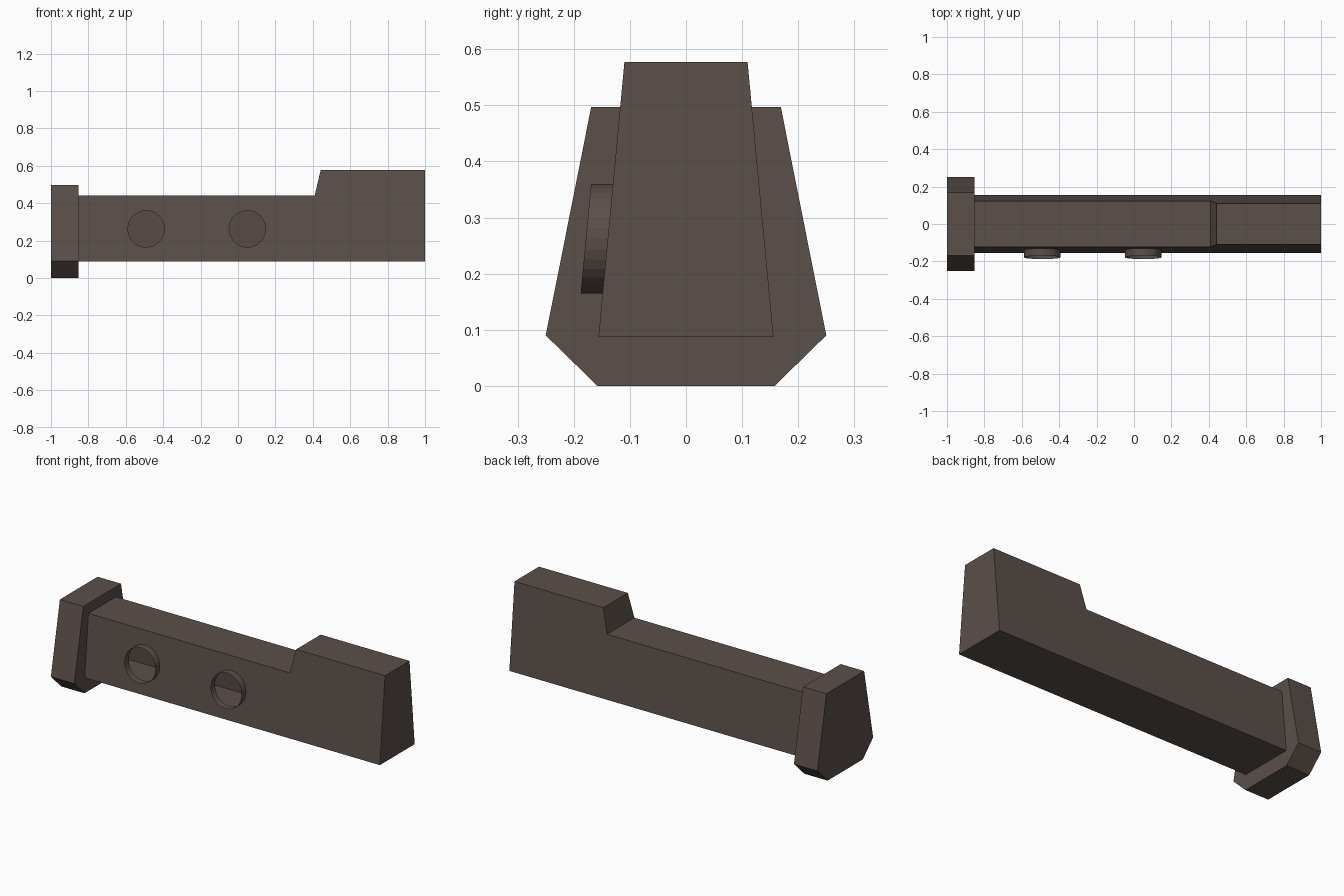
import bpy, bmesh, math

if "Cube" in bpy.data.objects:
    bpy.data.objects.remove(bpy.data.objects["Cube"])

brown = bpy.data.materials.new("dark_brown")
brown.diffuse_color = (0.105, 0.079, 0.068, 1)
brown.use_nodes = True
brown.node_tree.nodes["Principled BSDF"].inputs["Base Color"].default_value = brown.diffuse_color


def finish(bm, name):
    bmesh.ops.recalc_face_normals(bm, faces=bm.faces[:])
    mesh = bpy.data.meshes.new(name)
    bm.to_mesh(mesh)
    bm.free()
    mesh.materials.append(brown)
    obj = bpy.data.objects.new(name, mesh)
    bpy.context.collection.objects.link(obj)
    return obj


def loop_edges(bm, verts):
    return [bm.edges.new((v, verts[(i + 1) % len(verts)])) for i, v in enumerate(verts)]


# End block: six-sided profile extruded along x
half = [(0.158, 0.0), (0.25, 0.09), (0.169, 0.497)]
profile = half + [(-y, z) for y, z in reversed(half)]
bm = bmesh.new()
face = bm.faces.new([bm.verts.new((-1.0, y, z)) for y, z in profile])
ext = bmesh.ops.extrude_face_region(bm, geom=[face])["geom"]
bmesh.ops.translate(bm, vec=(0.147, 0, 0),
                    verts=[v for v in ext if isinstance(v, bmesh.types.BMVert)])
finish(bm, "end_block")


# Body: hollow tapered shell with a raised step at the far end
def side_y(z):
    return 0.156 - 0.0943 * (z - 0.087)


outline = [(-0.853, 0.087), (1.0, 0.087), (1.0, 0.577),
           (0.442, 0.577), (0.41, 0.44), (-0.853, 0.44)]
bm = bmesh.new()
front = [bm.verts.new((x, -side_y(z), z)) for x, z in outline]
back = [bm.verts.new((x, side_y(z), z)) for x, z in outline]
edges = loop_edges(bm, front)

# Round openings in the front side
SEG, R = 32, 0.0975
holes = []
for cx in (-0.491, 0.05):
    ring = []
    for i in range(SEG):
        a = 2 * math.pi * i / SEG
        z = 0.2625 + R * math.sin(a)
        ring.append(bm.verts.new((cx + R * math.cos(a), -side_y(z), z)))
    holes.append(loop_edges(bm, ring))
bmesh.ops.triangle_fill(bm, use_beauty=True, use_dissolve=False,
                        edges=edges + holes[0] + holes[1], normal=(0, -1, 0))

# Back side and connecting faces
bm.faces.new(back)
for i in range(len(outline)):
    j = (i + 1) % len(outline)
    bm.faces.new((front[i], front[j], back[j], back[i]))

# Thin tube collars pulled out of the openings
for hole in holes:
    ext = bmesh.ops.extrude_edge_only(bm, edges=hole)["geom"]
    bmesh.ops.translate(bm, vec=(0, -0.039, 0),
                        verts=[v for v in ext if isinstance(v, bmesh.types.BMVert)])
finish(bm, "hollow_body")
